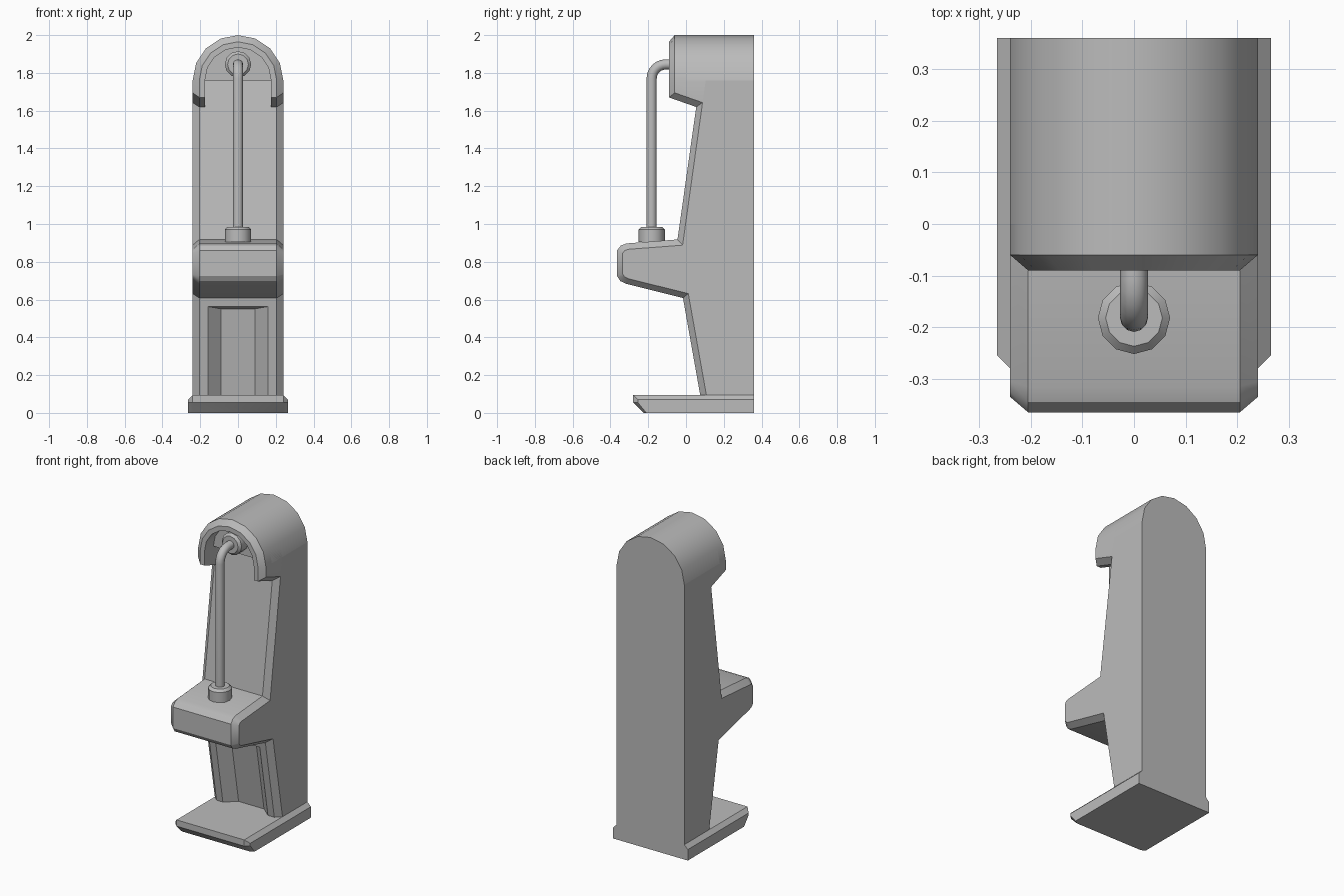
import bpy, bmesh
from math import sin, cos, pi, radians
from mathutils import Matrix

if "Cube" in bpy.data.objects:
    bpy.data.objects.remove(bpy.data.objects["Cube"])

grey = bpy.data.materials.new("plain grey")
grey.use_nodes = True
grey.diffuse_color = (0.5, 0.5, 0.5, 1)
grey.node_tree.nodes["Principled BSDF"].inputs["Base Color"].default_value = (0.5, 0.5, 0.5, 1)


def smooth(obj):
    bpy.ops.object.select_all(action='DESELECT')
    obj.select_set(True)
    bpy.context.view_layer.objects.active = obj
    bpy.ops.object.shade_smooth_by_angle(angle=radians(32))


def finish(name, bm):
    bmesh.ops.recalc_face_normals(bm, faces=bm.faces)
    mesh = bpy.data.meshes.new(name)
    bm.to_mesh(mesh)
    bm.free()
    mesh.materials.append(grey)
    obj = bpy.data.objects.new(name, mesh)
    bpy.context.collection.objects.link(obj)
    return obj


def loft(name, rings, caps=True):
    """Skin closed rings of matching points."""
    bm = bmesh.new()
    rows = [[bm.verts.new(p) for p in ring] for ring in rings]
    n = len(rows[0])
    for a, b in zip(rows, rows[1:]):
        for i in range(n):
            j = (i + 1) % n
            bm.faces.new((a[i], a[j], b[j], b[i]))
    if caps:
        bm.faces.new(rows[0])
        bm.faces.new(rows[-1])
    else:
        # leg ends: a chamfer strip and a flat foot
        for r in (rows[0], rows[-1]):
            bm.faces.new((r[0], r[1], r[2], r[5]))
            bm.faces.new((r[2], r[3], r[4], r[5]))
    return finish(name, bm)


def slab(name, full, side, x_full, x_side):
    """Side profile across the width, stepping in to a chamfered flank."""
    stations = ((-x_side, side), (-x_full, full), (x_full, full), (x_side, side))
    return loft(name, [[(x, y, z) for y, z in prof] for x, prof in stations])


# Base plate
base = slab("base_plate",
            [(0.36, 0), (0.36, 0.095), (-0.28, 0.095), (-0.28, 0.055), (-0.225, 0)],
            [(0.36, 0), (0.36, 0.07), (-0.255, 0.07), (-0.255, 0.055), (-0.21, 0)],
            0.24, 0.265)

# Column with the projecting shelf
SPRING = 1.76
full = [(0.36, 0.05), (0.36, SPRING), (0.074, SPRING), (-0.045, 0.918),
        (-0.315, 0.897), (-0.345, 0.886), (-0.365, 0.86), (-0.365, 0.725),
        (-0.348, 0.698), (-0.315, 0.683), (-0.016, 0.608), (0.083, 0.05)]
side = [(0.36, 0.05), (0.36, SPRING), (0.104, SPRING), (-0.018, 0.888),
        (-0.305, 0.866), (-0.324, 0.86), (-0.335, 0.845), (-0.335, 0.735),
        (-0.325, 0.72), (-0.305, 0.71), (0.012, 0.632), (0.116, 0.05)]
column = slab("column", full, side, 0.205, 0.24)

# Tapered niche in the lower column
def niche_ring(offset, half):
    bottom, top = 0.02, 0.563 - offset * 0.2
    pts = []
    for x, z in ((-half, bottom), (half, bottom), (half, top), (-half, top)):
        pts.append((x, -0.016 + (0.608 - z) * 0.177 + offset, z))
    return pts

cutter = loft("niche_cutter", [niche_ring(-0.03, 0.195), niche_ring(0.06, 0.09)])
cut = column.modifiers.new("niche", 'BOOLEAN')
cut.operation = 'DIFFERENCE'
cut.solver = 'EXACT'
cut.object = cutter
bpy.context.view_layer.update()
baked = bpy.data.meshes.new_from_object(column.evaluated_get(bpy.context.evaluated_depsgraph_get()))
column.modifiers.clear()
column.data = baked
bpy.data.objects.remove(cutter)

# Arched head: solid rear part
angles = [pi * i / 8 for i in range(9)]

def arch(r, y):
    return [(r * cos(a), y, SPRING + r * sin(a)) for a in angles]

head = loft("head", [arch(0.24, 0.36), arch(0.24, 0.0)])

# Hood: chamfered rim around the head opening, with slanted leg ends
section = [(0.24, 0.104), (0.24, -0.06), (0.205, -0.09),
           (0.175, -0.09), (0.175, 0.104), (0.205, 0.104)]

def hood_ring(a):
    return [(r * cos(a), y, SPRING + r * sin(a)) for r, y in section]

def hood_foot(sign):
    return [(sign * r, y, 1.67 - 0.35 * (y + 0.09) + (0.035 if r > 0.21 else 0))
            for r, y in section]

hood = loft("hood", [hood_foot(1)] + [hood_ring(a) for a in angles] + [hood_foot(-1)], caps=False)


# Collars at both ends of the pipe
def collar(name, matrix):
    rings = []
    for r, z in ((0.07, 0), (0.07, 0.065), (0.055, 0.08)):
        rings.append([matrix @ Matrix.Translation((r * cos(t), r * sin(t), z)).translation
                      for t in (2 * pi * i / 12 for i in range(12))])
    return loft(name, rings)

PIPE_Y, PIPE_Z = -0.182, 1.845
shelf_collar = collar("shelf_collar", Matrix.Translation((0, PIPE_Y, 0.905)))
head_collar = collar("head_collar", Matrix.Translation((0, 0.002, PIPE_Z)) @ Matrix.Rotation(pi / 2, 4, 'X'))

# Bent pipe
bend, radius, sides = 0.075, 0.027, 12
path = [(PIPE_Y, 0.95, 0)]
for i in range(7):
    t = pi / 2 * i / 6
    path.append((PIPE_Y + bend * (1 - cos(t)), PIPE_Z - bend * (1 - sin(t)), t))
path.append((-0.02, PIPE_Z, pi / 2))
rings = []
for y, z, t in path:
    rings.append([(radius * cos(u), y - radius * sin(u) * cos(t), z + radius * sin(u) * sin(t))
                  for u in (2 * pi * k / sides for k in range(sides))])
pipe = loft("pipe", rings)

for part in (base, column, head, hood, shelf_collar, head_collar, pipe):
    smooth(part)
